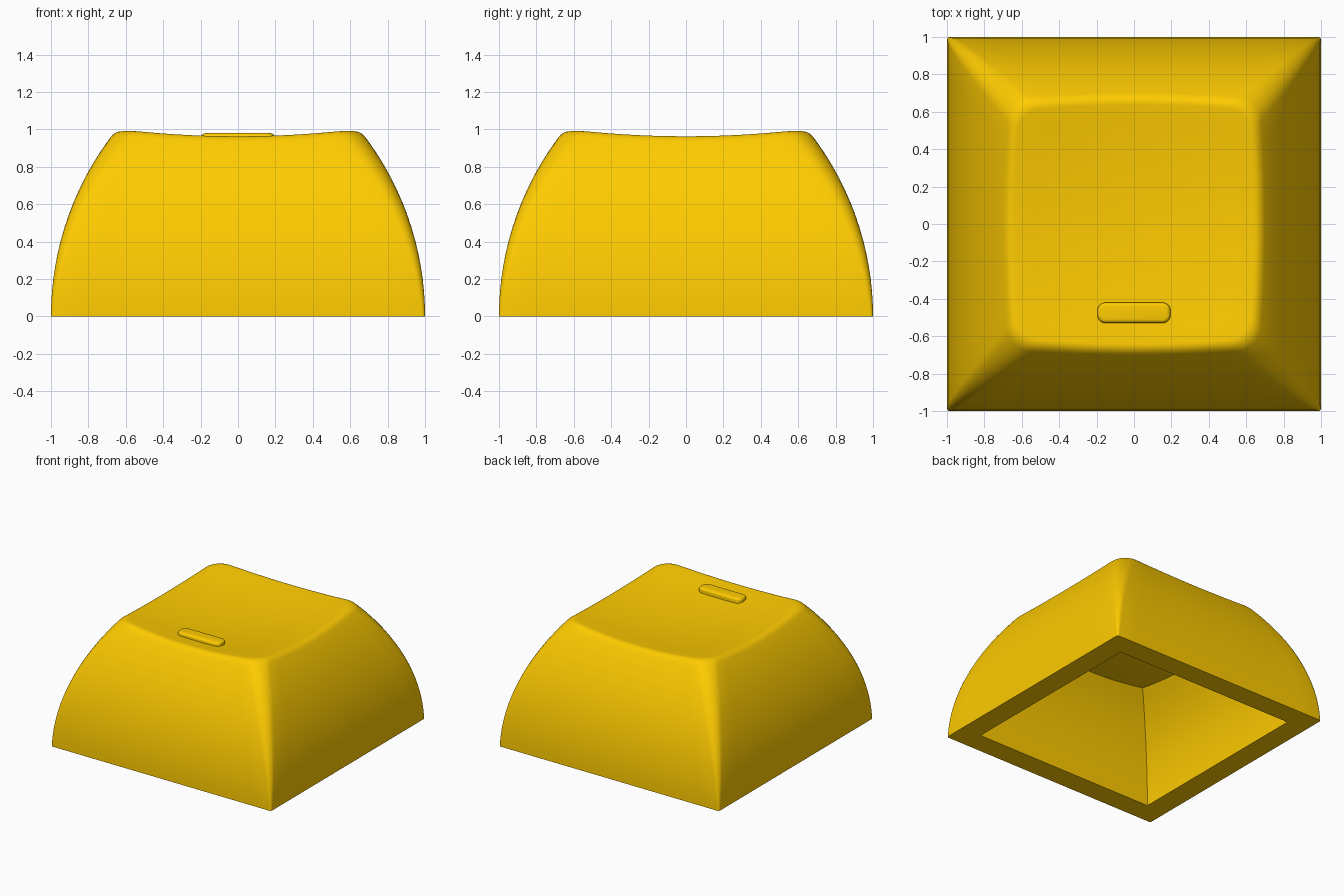
import bpy, bmesh, math

if "Cube" in bpy.data.objects:
    bpy.data.objects.remove(bpy.data.objects["Cube"])

N, ARC = 18, 6       # points per side, segments of a rounded corner
K, Z0 = 0.105, 0.92  # dish curvature and centre height
R = 1.6              # radius of the bulging walls


def dish(x, y):
    return Z0 + K * (x * x + y * y)


def square_point(i, z, rounded):
    """Point i of the square wall section at height z, corners rounded or sharp."""
    w = 1 - R + math.sqrt(R * R - z * z)
    r, arc = (0.015 + 0.115 * z, ARC) if rounded else (0, 0)
    c = w - r
    side, j = divmod(i, N)
    if j <= arc:
        a = math.radians(90) * j / max(arc, 1)
        x, y = c + r * math.cos(a), c + r * math.sin(a)
    else:
        x, y = c - 2 * c * (j - arc) / (N - arc), w
    for _ in range(side):
        x, y = -y, x
    return x, y


def shell(bm, rounded, rim, sxy, sz):
    """Curved walls rising to a dished top; returns the open bottom ring."""
    columns = []
    for i in range(4 * N):
        z = 0.95
        for _ in range(12):
            z = dish(*square_point(i, z, rounded))
        zw = z - rim * 0.8
        col = [(*square_point(i, zw * t / 14, rounded), zw * t / 14) for t in range(15)]
        x, y = square_point(i, z, rounded)
        s = 1 - rim * 1.2
        if rim:  # soft rim between wall and dish
            a, b, c = col[-1], (x * s, y * s, dish(x * s, y * s)), (x, y, z)
            for t in [k / 6 for k in range(1, 7)]:
                col.append(tuple((1 - t) ** 2 * p + 2 * t * (1 - t) * q + t * t * e
                                 for p, q, e in zip(a, c, b)))
        for f in (0.85, 0.7, 0.55, 0.4, 0.25, 0.1):
            u, v = x * s * f, y * s * f
            col.append((u, v, dish(u, v)))
        columns.append([bm.verts.new((p[0] * sxy, p[1] * sxy, p[2] * sz)) for p in col])
    centre = bm.verts.new((0, 0, Z0 * sz))
    for a, b in zip(columns, columns[1:] + columns[:1]):
        for k in range(len(a) - 1):
            bm.faces.new((a[k], b[k], b[k + 1], a[k + 1]))
        bm.faces.new((a[-1], b[-1], centre))
    return [c[0] for c in columns]


def finish(bm, name, angle):
    bmesh.ops.recalc_face_normals(bm, faces=bm.faces)
    mesh = bpy.data.meshes.new(name)
    bm.to_mesh(mesh)
    bm.free()
    mesh.materials.append(yellow)
    ob = bpy.data.objects.new(name, mesh)
    bpy.context.collection.objects.link(ob)
    bpy.ops.object.select_all(action='DESELECT')
    ob.select_set(True)
    bpy.context.view_layer.objects.active = ob
    bpy.ops.object.shade_smooth_by_angle(angle=math.radians(angle))


yellow = bpy.data.materials.new("yellow_plastic")
yellow.diffuse_color = (1.0, 0.6, 0.0, 1)
yellow.use_nodes = True
yellow.node_tree.nodes["Principled BSDF"].inputs["Base Color"].default_value = yellow.diffuse_color

# Keycap: outer shell, hollow inside, flat bottom rim joining the two
bm = bmesh.new()
outer = shell(bm, True, 0.045, 1, 1)
inner = shell(bm, False, 0, 0.82, 0.78)
outer = outer[ARC // 2:] + outer[:ARC // 2]  # line corners up
for i in range(4 * N):
    bm.faces.new((outer[i - 1], outer[i], inner[i], inner[i - 1]))
finish(bm, "keycap", 30)

# Raised finger bar near the front of the dish
bm = bmesh.new()
bmesh.ops.create_cube(bm, size=1)
for v in bm.verts:
    v.co = (v.co.x * 0.39, v.co.y * 0.11 - 0.475, 0.955 + v.co.z * 0.05)
upright = [e for e in bm.edges if abs(e.verts[0].co.z - e.verts[1].co.z) > 0.01]
bmesh.ops.bevel(bm, geom=upright, offset=0.042, segments=6, profile=0.5, affect='EDGES')
top = [e for e in bm.edges if all(v.co.z > 0.97 for v in e.verts)]
bmesh.ops.bevel(bm, geom=top, offset=0.02, segments=4, profile=0.5, affect='EDGES')
finish(bm, "finger_bar", 35)
